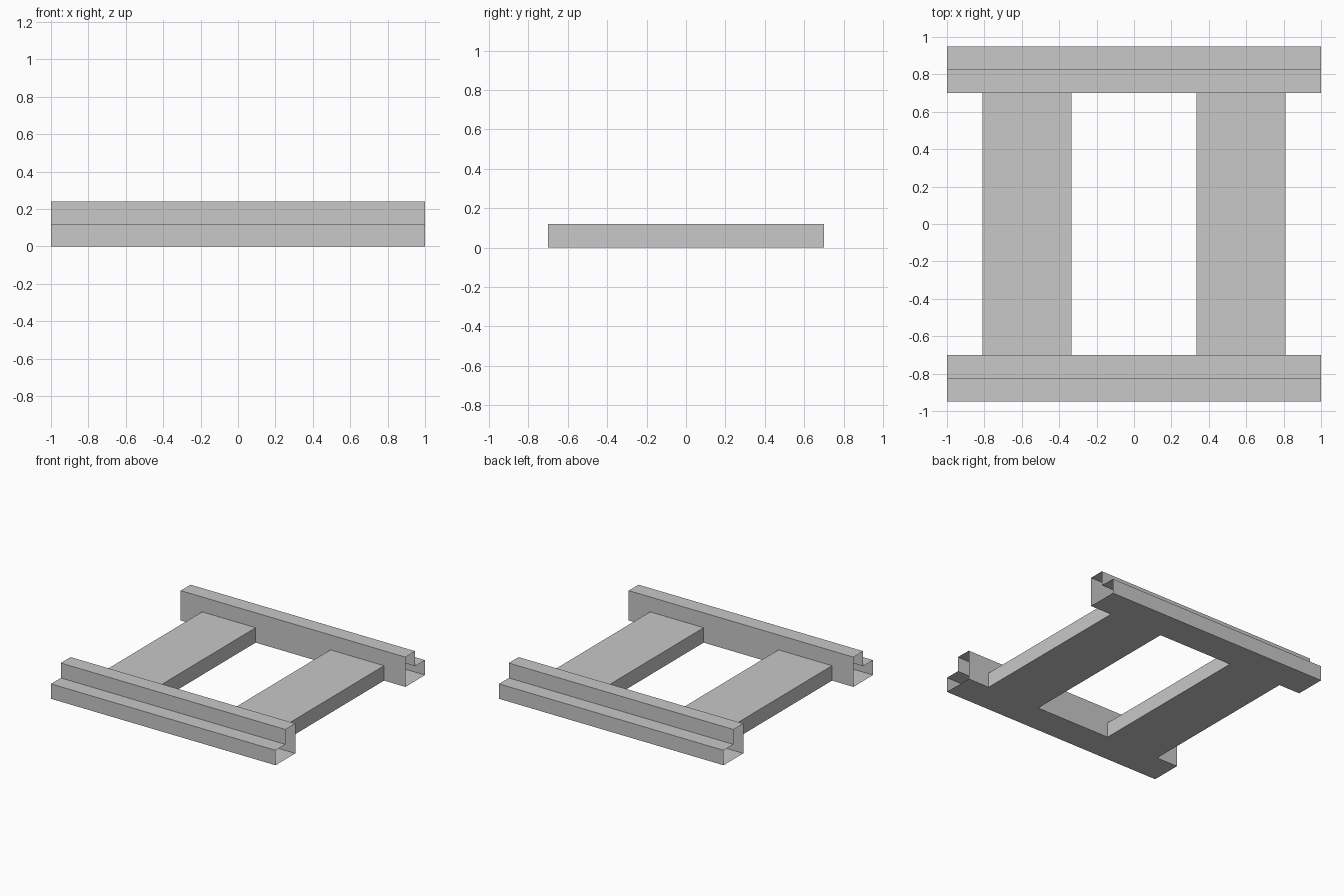
import bpy

cube = bpy.data.objects.get("Cube")
if cube:
    bpy.data.objects.remove(cube, do_unlink=True)

GREY = (0.58, 0.58, 0.58, 1.0)
grey = bpy.data.materials.new("plain_grey")
grey.use_nodes = True
grey.diffuse_color = GREY
grey.node_tree.nodes["Principled BSDF"].inputs["Base Color"].default_value = GREY


def open_tube(name, profile, axis, start, end):
    """Sweep a closed profile of (across, height) along x or y, ends left open."""
    def place(along, across, z):
        return (along, across, z) if axis == "x" else (across, along, z)

    n = len(profile)
    verts = [place(along, a, z) for along in (start, end) for a, z in profile]
    faces = [(i, (i + 1) % n, n + (i + 1) % n, n + i) for i in range(n)]
    # Keep the normals outward whichever way the profile runs
    area = sum(profile[i][0] * profile[(i + 1) % n][1]
               - profile[(i + 1) % n][0] * profile[i][1] for i in range(n))
    if (area > 0) == (axis == "x"):
        faces = [f[::-1] for f in faces]
    faces = [f[::-1] for f in faces]
    mesh = bpy.data.meshes.new(name)
    mesh.from_pydata(verts, [], faces)
    mesh.materials.append(grey)
    obj = bpy.data.objects.new(name, mesh)
    bpy.context.collection.objects.link(obj)
    return obj


STEP, TOP = 0.12, 0.24
INNER, RISER, OUTER = 0.70, 0.825, 0.95

# Stepped hollow rails, low ledge on the outside
for name, s in (("front_rail", -1), ("back_rail", 1)):
    rail = [(s * INNER, 0), (s * OUTER, 0), (s * OUTER, STEP),
            (s * RISER, STEP), (s * RISER, TOP), (s * INNER, TOP)]
    open_tube(name, rail, "x", -1, 1)

# Flat planks joining the rails
for name, s in (("right_plank", -1), ("left_plank", 1)):
    a, b = s * 0.333, s * 0.81
    open_tube(name, [(a, 0), (b, 0), (b, STEP), (a, STEP)], "y", -INNER, INNER)
